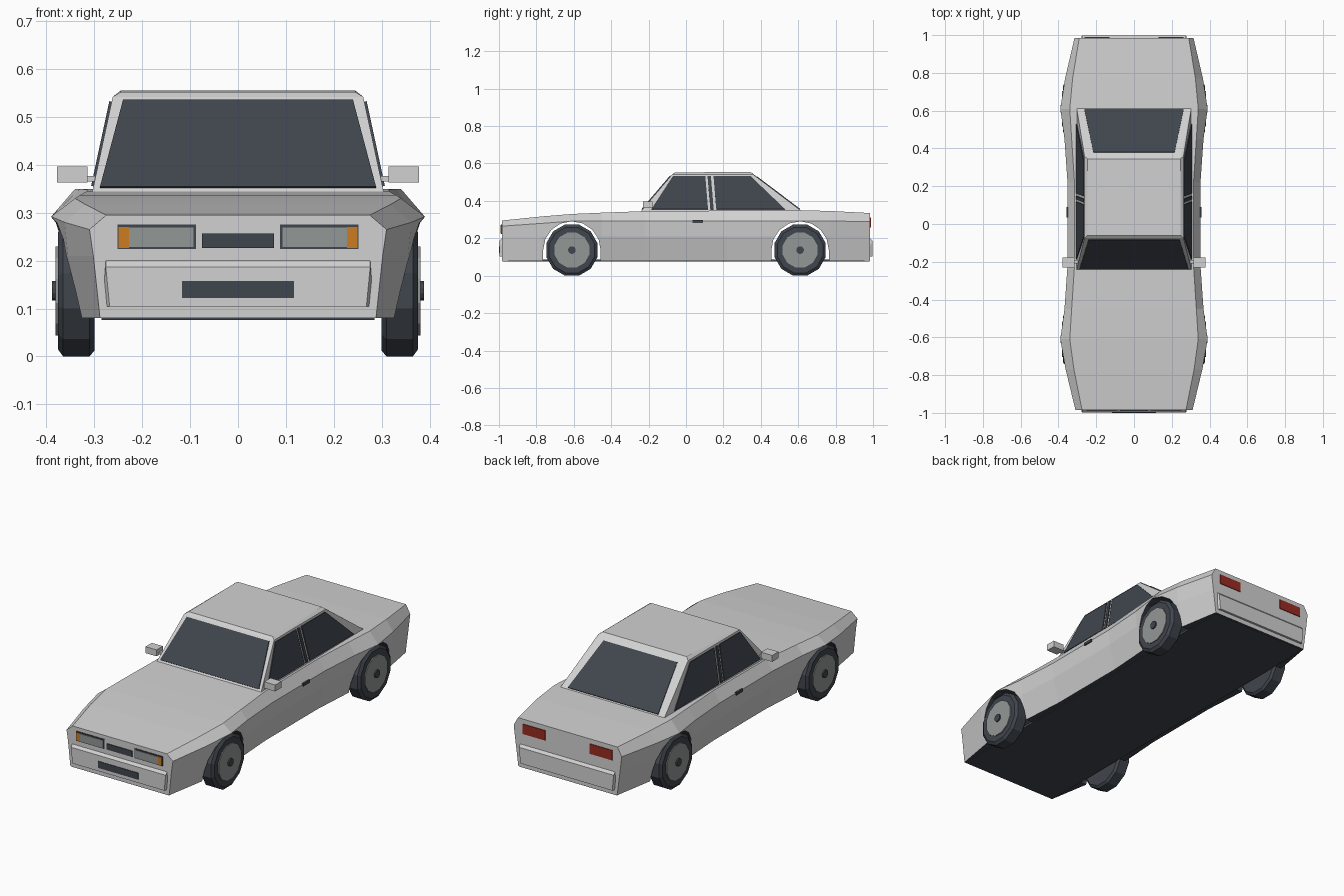
import bpy, bmesh, math
from mathutils import Vector

if "Cube" in bpy.data.objects:
    bpy.data.objects.remove(bpy.data.objects["Cube"])


def material(name, r, g, b):
    m = bpy.data.materials.new(name)
    m.use_nodes = True
    m.diffuse_color = (r, g, b, 1)
    m.node_tree.nodes["Principled BSDF"].inputs["Base Color"].default_value = (r, g, b, 1)
    return m


PAINT = material("light grey paint", 0.64, 0.64, 0.64)
DARK = material("dark trim", 0.051, 0.06, 0.075)
METAL = material("grey metal", 0.29, 0.31, 0.3)
AMBER = material("amber lamp", 0.6, 0.2, 0.014)
RED = material("red lamp", 0.32, 0.025, 0.015)


def finish(name, bm, *mats):
    bmesh.ops.recalc_face_normals(bm, faces=bm.faces)
    mesh = bpy.data.meshes.new(name)
    bm.to_mesh(mesh)
    bm.free()
    for m in mats:
        mesh.materials.append(m)
    ob = bpy.data.objects.new(name, mesh)
    bpy.context.collection.objects.link(ob)
    return ob


def hull(name, points, *mats):
    """Convex part wrapped around a few points."""
    bm = bmesh.new()
    for p in points:
        bm.verts.new(p)
    bmesh.ops.convex_hull(bm, input=bm.verts)
    bmesh.ops.dissolve_limit(bm, angle_limit=0.01, verts=bm.verts, edges=bm.edges)
    return finish(name, bm, *mats)


def box(name, xs, ys, zs, mat):
    return hull(name, [(x, y, z) for x in xs for y in ys for z in zs], mat)


def plate(name, corners, outward, mat, thick=0.005):
    """Thin panel lying on a flat surface."""
    n = Vector(outward).normalized()
    pts = [Vector(c) for c in corners]
    return hull(name, [p + n * t for p in pts for t in (-0.003, thick)], mat)


def disc(name, side, y, rings, mat, sides=12):
    """Turned part along x; rings are (x, apothem) pairs."""
    pts = []
    for x, r in rings:
        for i in range(sides):
            a = math.tau * (i + 0.5) / sides
            rr = r / math.cos(math.pi / sides)
            pts.append((side * x, y + rr * math.sin(a), AXLE_Z + rr * math.cos(a)))
    return hull(name, pts, mat)


AXLE_Y, AXLE_Z = 0.61, 0.137

# Body shell: y, sill width, waist width, flare width, top width, flare z, top z
stations = [
    (-0.985, 0.288, 0.302, 0.31, 0.275, 0.265, 0.295),
    (-0.77, 0.325, 0.355, 0.362, 0.318, 0.28, 0.317),
    (-0.61, 0.35, 0.375, 0.39, 0.34, 0.292, 0.33),
    (-0.45, 0.325, 0.358, 0.368, 0.33, 0.292, 0.337),
    (-0.22, 0.31, 0.345, 0.352, 0.315, 0.292, 0.345),
    (0.22, 0.31, 0.345, 0.352, 0.315, 0.292, 0.348),
    (0.45, 0.325, 0.358, 0.368, 0.33, 0.292, 0.35),
    (0.61, 0.35, 0.375, 0.39, 0.34, 0.292, 0.35),
    (0.77, 0.325, 0.355, 0.365, 0.325, 0.292, 0.346),
    (0.985, 0.288, 0.305, 0.315, 0.29, 0.29, 0.335),
]
bm = bmesh.new()
loops = []
for y, sill, waist, flare, top, zf, zt in stations:
    half = [(sill, 0.08), (waist, 0.21), (flare, zf), (top, zt)]
    ring = half + [(-x, z) for x, z in reversed(half)]
    loops.append([bm.verts.new((x, y, z)) for x, z in ring])
for a, b in zip(loops, loops[1:]):
    for i in range(len(a)):
        j = (i + 1) % len(a)
        bm.faces.new((a[i], a[j], b[j], b[i]))
bm.faces.new(loops[0])
bm.faces.new(loops[-1])
bmesh.ops.recalc_face_normals(bm, faces=bm.faces)
for f in bm.faces:
    f.material_index = int(f.normal.z < -0.9)
body = finish("body", bm, PAINT, DARK)

# Wheel arches cut through the body
for end, label in ((-1, "front"), (1, "rear")):
    pts = []
    for x in (-0.5, 0.5):
        for i in range(9):
            a = math.pi * i / 8
            pts.append((x, end * AXLE_Y + 0.154 * math.cos(a), AXLE_Z + 0.154 * math.sin(a)))
        pts += [(x, end * AXLE_Y + s * 0.154, 0) for s in (-1, 1)]
    cutter = hull(label + "_arch_cutter", pts, PAINT, DARK)
    for p in cutter.data.polygons:
        p.material_index = 1
    cutter.hide_render = True
    cutter.hide_set(True)
    cutter.display_type = 'WIRE'
    mod = body.modifiers.new(label + " arch", 'BOOLEAN')
    mod.operation, mod.solver, mod.object = 'DIFFERENCE', 'EXACT', cutter

box("floor", (-0.285, 0.285), (-0.98, 0.98), (0.076, 0.088), DARK)

# Cabin
BASE = 0.34


def side_x(z):
    return 0.305 - 0.215 * (z - BASE)


def front_y(z):
    return -0.245 + 0.85 * (z - BASE)


def rear_y(z):
    return 0.625 - 1.325 * (z - BASE)


cabin = []
for s in (-1, 1):
    for z in (BASE, 0.542):
        cabin += [(s * side_x(z), front_y(z), z), (s * side_x(z), rear_y(z), z)]
    cabin += [(s * 0.245, -0.06, 0.552), (s * 0.245, 0.345, 0.555)]
hull("cabin", cabin, PAINT)

plate("windshield", [(s * x, front_y(z), z) for s in (-1, 1)
                     for x, z in ((0.288, 0.352), (0.24, 0.533))], (0, -1, 0.85), DARK)
plate("rear_window", [(s * x, rear_y(z), z) for s in (-1, 1)
                      for x, z in ((0.263, 0.354), (0.215, 0.527))], (0, 1, 1.325), DARK)

# Side glass and pillar strip: bottom rear, bottom front, top front, top rear
LOW, HIGH = 0.355, 0.532
panes = {
    "front_side_window": (-0.185, 0.118, -0.07, 0.103),
    "pillar_strip": (0.13, 0.148, 0.115, 0.133),
    "rear_side_window": (0.162, 0.53, 0.147, 0.345),
}
for s, hand in ((1, "left"), (-1, "right")):
    for name, (b0, b1, t0, t1) in panes.items():
        corners = [(s * side_x(z), y, z) for y, z in ((b0, LOW), (b1, LOW), (t0, HIGH), (t1, HIGH))]
        plate(f"{hand}_{name}", corners, (s, 0, 0.215), DARK)

    # Mirror and door handle
    box(hand + "_mirror", (s * 0.314, s * 0.378), (-0.23, -0.178), (0.363, 0.397), PAINT)
    box(hand + "_mirror_arm", (s * 0.285, s * 0.32), (-0.21, -0.19), (0.365, 0.377), PAINT)
    box(hand + "_door_handle", (s * 0.34, s * 0.358), (0.035, 0.09), (0.283, 0.297), DARK)

    # Lamps
    F, R = -0.983, 0.983
    box(hand + "_headlamp_frame", (s * 0.088, s * 0.252), (F, F - 0.005), (0.224, 0.275), DARK)
    box(hand + "_headlamp", (s * 0.093, s * 0.228), (F, F - 0.008), (0.229, 0.269), METAL)
    box(hand + "_indicator", (s * 0.228, s * 0.249), (F, F - 0.008), (0.226, 0.27), AMBER)
    box(hand + "_tail_lamp", (s * 0.13, s * 0.262), (R, R + 0.006), (0.258, 0.31), RED)

    # Wheels
    for end, label in ((-1, "front"), (1, "rear")):
        name, y = f"{label}_{hand}", end * AXLE_Y
        disc(name + "_tyre", s, y, ((0.3, 0.125), (0.31, 0.137), (0.365, 0.137), (0.376, 0.122)), DARK)
        disc(name + "_rim", s, y, ((0.36, 0.093), (0.381, 0.093)), METAL)
        disc(name + "_hub", s, y, ((0.375, 0.02), (0.388, 0.02)), DARK)

# Bumpers, grille and lower intake
for end, label in ((-1, "front"), (1, "rear")):
    profile = ((0.96, 0.2, 0.276), (0.985, 0.2, 0.276), (0.997, 0.187, 0.276),
               (0.997, 0.104, 0.268), (0.96, 0.104, 0.285))
    hull(label + "_bumper", [(s * x, end * y, z) for s in (-1, 1) for y, z, x in profile], PAINT)
box("grille", (-0.075, 0.075), (-0.98, -0.989), (0.226, 0.257), DARK)
box("lower_intake", (-0.117, 0.117), (-0.994, -1.0), (0.122, 0.157), DARK)
